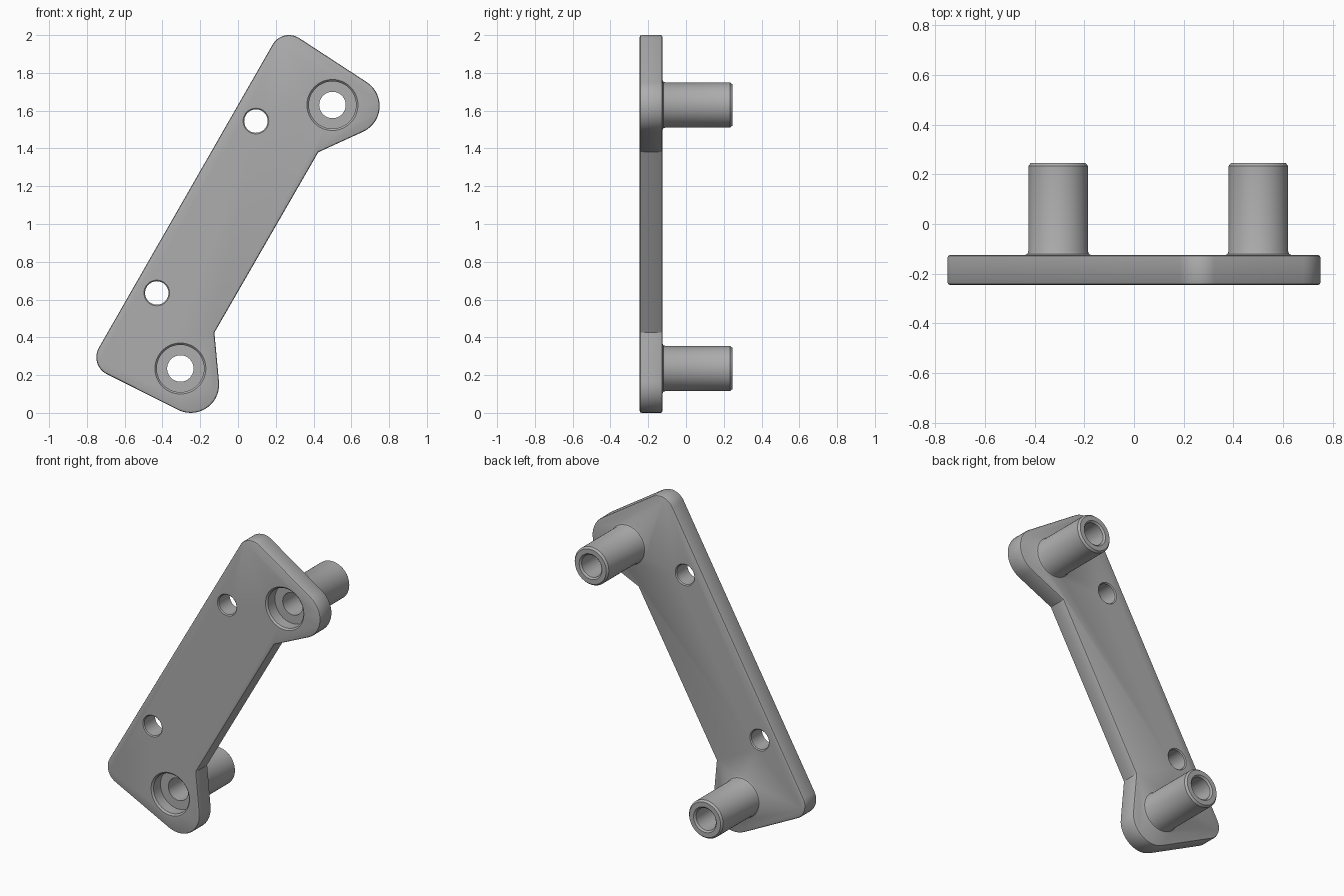
import bpy, bmesh, math
from mathutils import Vector

if "Cube" in bpy.data.objects:
    bpy.data.objects.remove(bpy.data.objects["Cube"])

FRONT, PLATE_BACK, POST_END = -0.245, -0.125, 0.245
POSTS = [(-0.305, 0.235), (0.5, 1.63)]
BOLT_HOLES = [(0.095, 1.545), (-0.43, 0.635)]
# Corner circles (x, z, radius), counter-clockwise; radius 0 is a sharp inner corner
CORNERS = [(0.27, 1.90, 0.10), (-0.65, 0.295, 0.10), (-0.25, 0.15, 0.15),
           (-0.125, 0.425, 0), (0.425, 1.38, 0), (0.60, 1.625, 0.15)]

grey = bpy.data.materials.new("grey metal")
grey.diffuse_color = (0.42, 0.42, 0.42, 1)
grey.use_nodes = True
grey.node_tree.nodes["Principled BSDF"].inputs["Base Color"].default_value = grey.diffuse_color


def make_object(name, bm):
    bmesh.ops.recalc_face_normals(bm, faces=bm.faces)
    mesh = bpy.data.meshes.new(name)
    bm.to_mesh(mesh)
    bm.free()
    mesh.materials.append(grey)
    obj = bpy.data.objects.new(name, mesh)
    bpy.context.collection.objects.link(obj)
    return obj


def lathe(name, centre, profile, steps=48):
    """Closed solid turned about the y direction from (radius, y) points."""
    bm = bmesh.new()
    rings = []
    for r, y in profile:
        rings.append([bm.verts.new((centre[0] + r * math.cos(a), y, centre[1] + r * math.sin(a)))
                      for a in (2 * math.pi * i / steps for i in range(steps))])
    for lo, hi in zip(rings, rings[1:]):
        for i in range(steps):
            j = (i + 1) % steps
            bm.faces.new((lo[i], lo[j], hi[j], hi[i]))
    bm.faces.new(rings[0])
    bm.faces.new(rings[-1])
    return make_object(name, bm)


def outline(circles, steps=14):
    """Corner arcs joined by their outer tangents."""
    n = len(circles)
    normals = []
    for i in range(n):
        x1, z1, r1 = circles[i]
        x2, z2, r2 = circles[(i + 1) % n]
        d = Vector((x2 - x1, z2 - z1))
        normals.append(math.atan2(d.y, d.x) - math.acos((r1 - r2) / d.length))
    points = []
    for i, (x, z, r) in enumerate(circles):
        if r == 0:
            points.append((x, z))
            continue
        start = normals[i - 1]
        sweep = (normals[i] - start) % (2 * math.pi)
        for k in range(steps + 1):
            a = start + sweep * k / steps
            points.append((x + r * math.cos(a), z + r * math.sin(a)))
    return points


# Plate with rounded corners and softened rims
bm = bmesh.new()
face = bm.faces.new([bm.verts.new((x, FRONT, z)) for x, z in outline(CORNERS)])
ext = bmesh.ops.extrude_face_region(bm, geom=[face])
bmesh.ops.translate(bm, vec=(0, PLATE_BACK - FRONT, 0),
                    verts=[g for g in ext["geom"] if isinstance(g, bmesh.types.BMVert)])
rims = [e for e in bm.edges if abs(e.verts[0].co.y - e.verts[1].co.y) < 1e-5]
bmesh.ops.bevel(bm, geom=rims, offset=0.01, segments=2, profile=0.5, affect='EDGES')
bracket = make_object("bracket_plate", bm)

tools = []
for c in POSTS:
    # Post with a flared foot and chamfered end
    tools.append(('UNION', lathe("post", c, [
        (0.13, PLATE_BACK - 0.03), (0.133, PLATE_BACK), (0.124, PLATE_BACK + 0.005),
        (0.12, PLATE_BACK + 0.014), (0.12, POST_END - 0.012), (0.11, POST_END)])))
for c in POSTS:
    # Counterbore and bore through the post
    floor = FRONT + 0.08
    tools.append(('DIFFERENCE', lathe("bore_cutter", c, [
        (0.145, FRONT - 0.01), (0.125, FRONT + 0.01), (0.125, floor), (0.07, floor),
        (0.07, POST_END - 0.01), (0.09, POST_END + 0.01)])))
for c in BOLT_HOLES:
    # Bolt hole with chamfered mouths
    tools.append(('DIFFERENCE', lathe("bolt_hole_cutter", c, [
        (0.078, FRONT - 0.01), (0.062, FRONT + 0.006), (0.062, PLATE_BACK - 0.006),
        (0.078, PLATE_BACK + 0.01)])))

for operation, tool in tools:
    mod = bracket.modifiers.new(tool.name, 'BOOLEAN')
    mod.operation, mod.solver, mod.object = operation, 'EXACT', tool

# Bake the joined part, then drop the helper solids
bpy.context.view_layer.update()
deps = bpy.context.evaluated_depsgraph_get()
joined = bpy.data.meshes.new_from_object(bracket.evaluated_get(deps))
bracket.modifiers.clear()
bracket.data = joined
joined.materials.clear()
joined.materials.append(grey)
for _, tool in tools:
    bpy.data.objects.remove(tool)

bpy.context.view_layer.objects.active = bracket
bracket.select_set(True)
bpy.ops.object.shade_smooth_by_angle(angle=math.radians(30))
